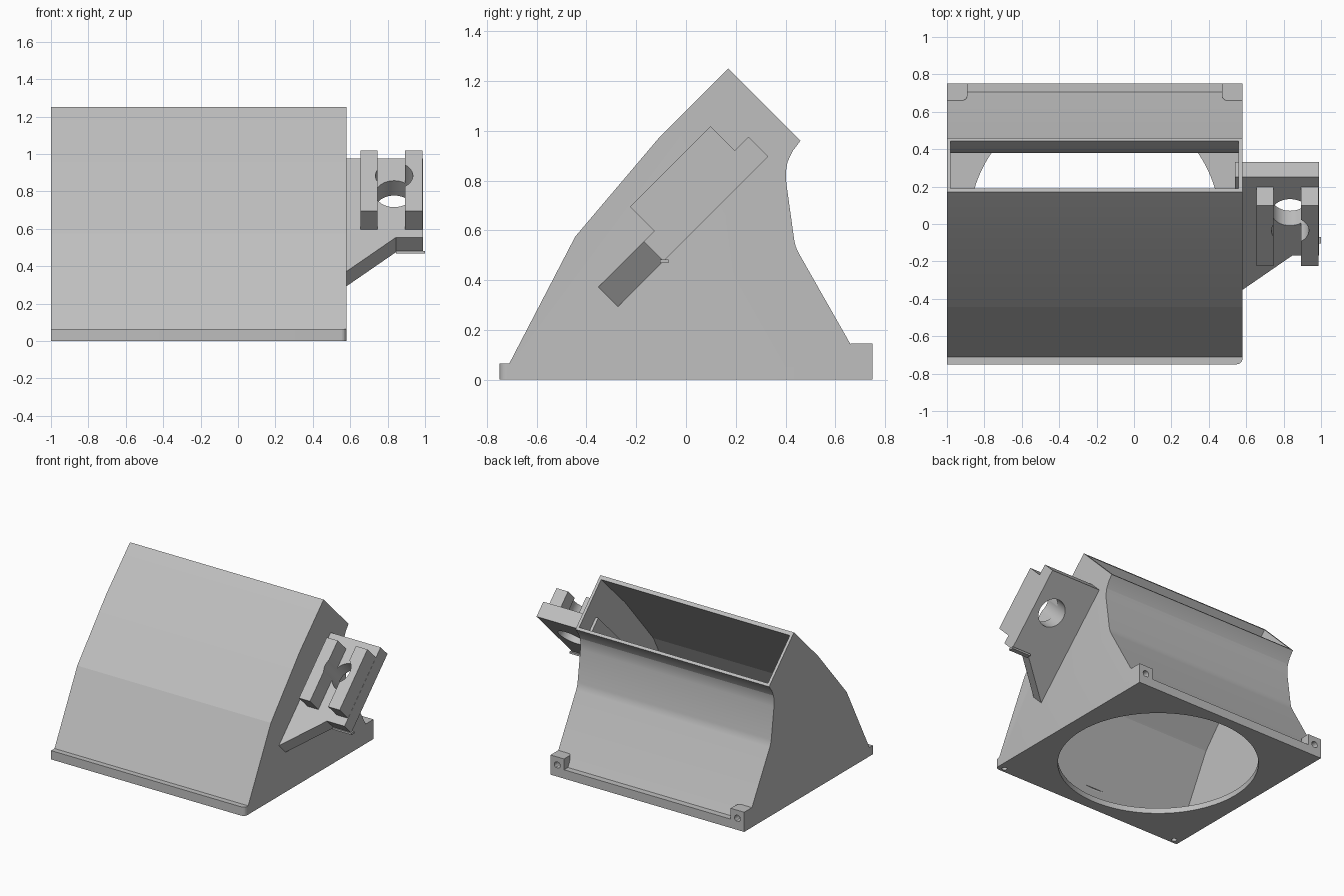
import bpy, bmesh, math
from mathutils import Vector, Matrix

if "Cube" in bpy.data.objects:
    bpy.data.objects.remove(bpy.data.objects["Cube"])

grey = bpy.data.materials.new("light_grey")
grey.diffuse_color = (0.52, 0.52, 0.52, 1)
grey.use_nodes = True
grey.node_tree.nodes["Principled BSDF"].inputs["Base Color"].default_value = grey.diffuse_color

# Bracket frame: x stays x, second axis climbs at 45 degrees, third points forward and up
S = math.sqrt(0.5)
TILT = Matrix(((1, 0, 0, 0), (0, S, -S, 0), (0, S, S, 0), (0, 0, 0, 1)))
SIDE = Matrix(((0, 0, 1, 0), (1, 0, 0, 0), (0, 1, 0, 0), (0, 0, 0, 1)))  # (y, z, x) profile


def make(name, bm, matrix=Matrix()):
    bm.transform(matrix)
    bmesh.ops.recalc_face_normals(bm, faces=bm.faces)
    me = bpy.data.meshes.new(name)
    bm.to_mesh(me)
    bm.free()
    ob = bpy.data.objects.new(name, me)
    bpy.context.collection.objects.link(ob)
    me.materials.append(grey)
    return ob


def prism(name, pts, lo, hi, matrix=Matrix(), round_if=None, radius=0.03):
    bm = bmesh.new()
    f = bm.faces.new([bm.verts.new((a, b, lo)) for a, b in pts])
    r = bmesh.ops.extrude_face_region(bm, geom=[f])
    vs = [g for g in r["geom"] if isinstance(g, bmesh.types.BMVert)]
    bmesh.ops.translate(bm, verts=vs, vec=(0, 0, hi - lo))
    bm.transform(matrix)
    if round_if:
        es = [e for e in bm.edges if round_if(e.verts[0].co, e.verts[1].co)]
        bmesh.ops.bevel(bm, geom=es, offset=radius, segments=5, profile=0.5, affect='EDGES')
    return make(name, bm)


def box(name, x, y, z, matrix=Matrix(), **kw):
    return prism(name, [(x[0], y[0]), (x[1], y[0]), (x[1], y[1]), (x[0], y[1])], *z, matrix, **kw)


def cylinder(name, center, radius, depth, matrix=Matrix(), segments=64):
    bm = bmesh.new()
    bmesh.ops.create_cone(bm, cap_ends=True, segments=segments, radius1=radius,
                          radius2=radius, depth=depth)
    return make(name, bm, matrix @ Matrix.Translation(Vector(center)))


def cut(ob, cutters):
    for c in cutters:
        m = ob.modifiers.new("cut", 'BOOLEAN')
        m.operation, m.solver, m.object = 'DIFFERENCE', 'EXACT', c
    dg = bpy.context.evaluated_depsgraph_get()
    dg.update()
    me = bpy.data.meshes.new_from_object(ob.evaluated_get(dg))
    ob.modifiers.clear()
    ob.data = me
    for c in cutters:
        bpy.data.objects.remove(c)


def smooth(ob, angle):
    bpy.ops.object.select_all(action='DESELECT')
    ob.select_set(True)
    bpy.context.view_layer.objects.active = ob
    bpy.ops.object.shade_smooth_by_angle(angle=math.radians(angle))


X0, X1, MID = -1.0, 0.58, -0.21

# Duct: side profile pulled across, hollowed out, with a round inlet in the floor
outer = [(-0.75, 0), (-0.75, 0.065), (-0.71, 0.065), (-0.445, 0.575), (-0.11, 0.97),
         (0.17, 1.25), (0.46, 0.96), (0.428, 0.918), (0.408, 0.875), (0.401, 0.835),
         (0.403, 0.79), (0.435, 0.56), (0.441, 0.535), (0.452, 0.51), (0.705, 0.065),
         (0.75, 0.065), (0.75, 0)]
inner = [(-0.695, 0.04), (-0.42, 0.565), (-0.092, 0.952), (0.19, 1.23), (0.29, 1.33),
         (0.545, 1.075), (0.443, 0.973), (0.405, 0.92), (0.387, 0.875), (0.38, 0.835),
         (0.382, 0.79), (0.414, 0.555), (0.42, 0.53), (0.432, 0.5), (0.693, 0.04)]
duct = prism("duct", outer, X0, X1, SIDE,
             lambda a, b: a.y < -0.74 and b.y < -0.74 and abs(a.z - b.z) > 0.05)
cutters = [prism("cavity", inner, X0 + 0.02, X1 - 0.02, SIDE),
           cylinder("inlet", (MID, 0, 0), 0.67, 0.2, segments=96)]
for s in (-1, 1):
    cutters.append(cylinder("screw_hole", (MID + s * 0.74, -0.715, 0), 0.018, 0.08, segments=20))
cut(duct, cutters)
smooth(duct, 12.5)

# Rear screw lugs at the two back corners
ROT = Matrix.Rotation(math.pi / 2, 4, 'X')
for side, s in (("left", -1), ("right", 1)):
    xs = sorted((MID + s * 0.79, MID + s * 0.68))
    xin = MID + s * 0.68
    lug = box("lug_" + side, xs, (0.66, 0.75), (0.002, 0.145),
              round_if=lambda a, b: abs(a.z - b.z) > 0.1 and abs(a.x - xin) < 0.001
              and a.y < 0.7)
    x = MID + s * 0.735
    cut(lug, [cylinder("lug_hole", (x, 0.085, -0.75), 0.024, 0.12, ROT, 24)])
    smooth(lug, 30)

# Side bracket: tilted plate with a sloped gusset, running through the duct wall
plate = prism("bracket_plate", [(0.54, -0.025), (0.58, 0.014), (0.845, 0.272), (0.988, 0.272),
                                (0.988, 0.868), (0.54, 0.868)], 0.40, 0.512, TILT)
rails = [box("clamp_rail_" + n, x, (0.332, 0.79), (0.51, 0.65), TILT)
         for n, x in (("inner", (0.655, 0.745)), ("outer", (0.893, 0.987)))]
for part in [plate] + rails:
    cut(part, [cylinder("bore", (0.835, 0.60, 0.55), 0.10, 0.6, TILT, 48)])
    smooth(part, 30)

# Thin lip under the plate's lower edge
box("bracket_lip", (0.845, 1.0), (-0.105, -0.07), (0.468, 0.482))
